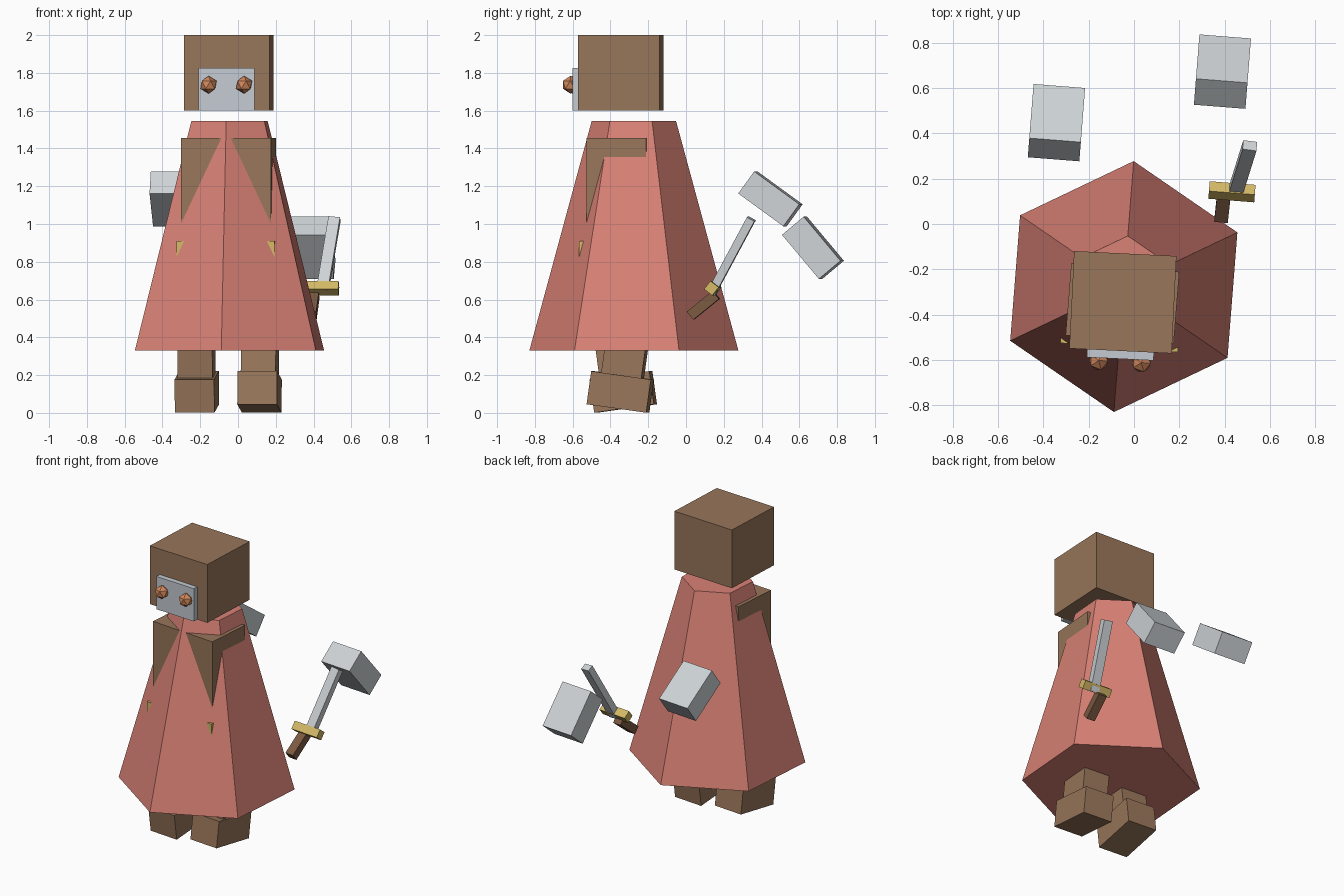
import bpy
import bmesh
from math import radians
from mathutils import Matrix, Vector

if "Cube" in bpy.data.objects:
    bpy.data.objects.remove(bpy.data.objects["Cube"], do_unlink=True)


def material(name, rgb):
    """Make a flat material from 0-255 display values."""
    lin = [((c / 255 + 0.055) / 1.055) ** 2.4 for c in rgb]
    mat = bpy.data.materials.new(name)
    mat.use_nodes = True
    mat.diffuse_color = (*lin, 1)
    mat.node_tree.nodes["Principled BSDF"].inputs["Base Color"].default_value = (*lin, 1)
    return mat


BROWN = material("brown", (152, 118, 90))
PINK = material("dusty red", (218, 130, 118))
STEEL = material("steel", (206, 211, 214))
PLATE = material("face plate grey", (196, 203, 209))
GOLD = material("gold", (212, 185, 102))
COPPER = material("copper", (208, 135, 92))
GRIP = material("grip brown", (124, 90, 66))


def add_object(name, bm, mat, matrix):
    mesh = bpy.data.meshes.new(name)
    bm.to_mesh(mesh)
    bm.free()
    mesh.materials.append(mat)
    obj = bpy.data.objects.new(name, mesh)
    obj.matrix_world = matrix
    bpy.context.collection.objects.link(obj)
    return obj


def frame(loc, yaw=-4.5, pitch=0):
    """Placement turned about z, then tipped about its own x."""
    return (Matrix.Translation(loc) @ Matrix.Rotation(radians(yaw), 4, "Z")
            @ Matrix.Rotation(radians(pitch), 4, "X"))


def box(name, size, mat, matrix, centre=(0, 0, 0)):
    bm = bmesh.new()
    bmesh.ops.create_cube(bm, size=1)
    bmesh.ops.scale(bm, vec=size, verts=bm.verts)
    bmesh.ops.translate(bm, vec=centre, verts=bm.verts)
    return add_object(name, bm, mat, matrix)


def bar(name, start, end, width, depth, mat):
    """A box running from start to end, its width kept close to level."""
    start, end = Vector(start), Vector(end)
    axis = (end - start).normalized()
    side = Matrix.Rotation(radians(-4.5), 3, "Z") @ Vector((1, 0, 0))
    side = (side - axis * side.dot(axis)).normalized()
    rot = Matrix((side, axis.cross(side), axis)).transposed().to_4x4()
    return box(name, (width, depth, (end - start).length), mat,
               Matrix.Translation((start + end) / 2) @ rot)


# Six-sided cloak, closed at both ends
body = frame((-0.045, -0.276, 0))
bm = bmesh.new()
bmesh.ops.create_cone(bm, cap_ends=True, segments=6, radius1=0.555, radius2=0.224, depth=1.215)
bmesh.ops.rotate(bm, verts=bm.verts, matrix=Matrix.Rotation(0, 3, "Z"))
if min(abs(v.co.x) for v in bm.verts) > 0.01:
    bmesh.ops.rotate(bm, verts=bm.verts, matrix=Matrix.Rotation(radians(30), 3, "Z"))
bmesh.ops.translate(bm, vec=(0, 0, 0.9375), verts=bm.verts)
add_object("cloak", bm, PINK, body)

# Torso and belt, mostly inside the cloak
box("torso", (0.478, 0.318, 0.66), BROWN, body, (0, -0.075, 1.125))
box("belt", (0.52, 0.39, 0.11), GOLD, body, (0, -0.075, 0.855))

# Head with face plate and faceted eyes
head = frame((-0.049, -0.345, 0), yaw=-2.8)
box("head", (0.452, 0.43, 0.4), BROWN, head, (0, 0, 1.8))
box("face_plate", (0.295, 0.045, 0.225), PLATE, head, (0, -0.2275, 1.7125))
for side, x in (("right", -0.094), ("left", 0.094)):
    bm = bmesh.new()
    bmesh.ops.create_icosphere(bm, subdivisions=1, radius=0.047)
    add_object(side + "_eye", bm, COPPER, head @ Matrix.Translation((x, -0.262, 1.737)))

# Striding legs, each sharing its tilt with its foot
for side, s in (("right", -1), ("left", 1)):
    leg = frame((-0.052 + 0.166 * s, -0.34 - 0.008 * s, 0.111), pitch=-8 * s)
    box(side + "_foot", (0.21, 0.32, 0.177), BROWN, leg)
    box(side + "_leg", (0.185, 0.215, 0.6), BROWN, leg, (0, 0, 0.3))

# Floating steel blocks behind the body
box("right_steel_block", (0.228, 0.296, 0.144), STEEL,
    frame((-0.342, 0.447, 1.133), pitch=-36))
box("left_steel_block", (0.228, 0.305, 0.15), STEEL,
    frame((0.39, 0.672, 0.874), pitch=-50))

# Sword
bar("sword_blade", (0.445, 0.135, 0.635), (0.511, 0.346, 1.028), 0.062, 0.045, STEEL)
bar("sword_grip", (0.385, 0.024, 0.515), (0.40, 0.16, 0.625), 0.06, 0.055, GRIP)
box("sword_guard", (0.203, 0.055, 0.055), GOLD, frame((0.432, 0.142, 0.66), pitch=-38))
